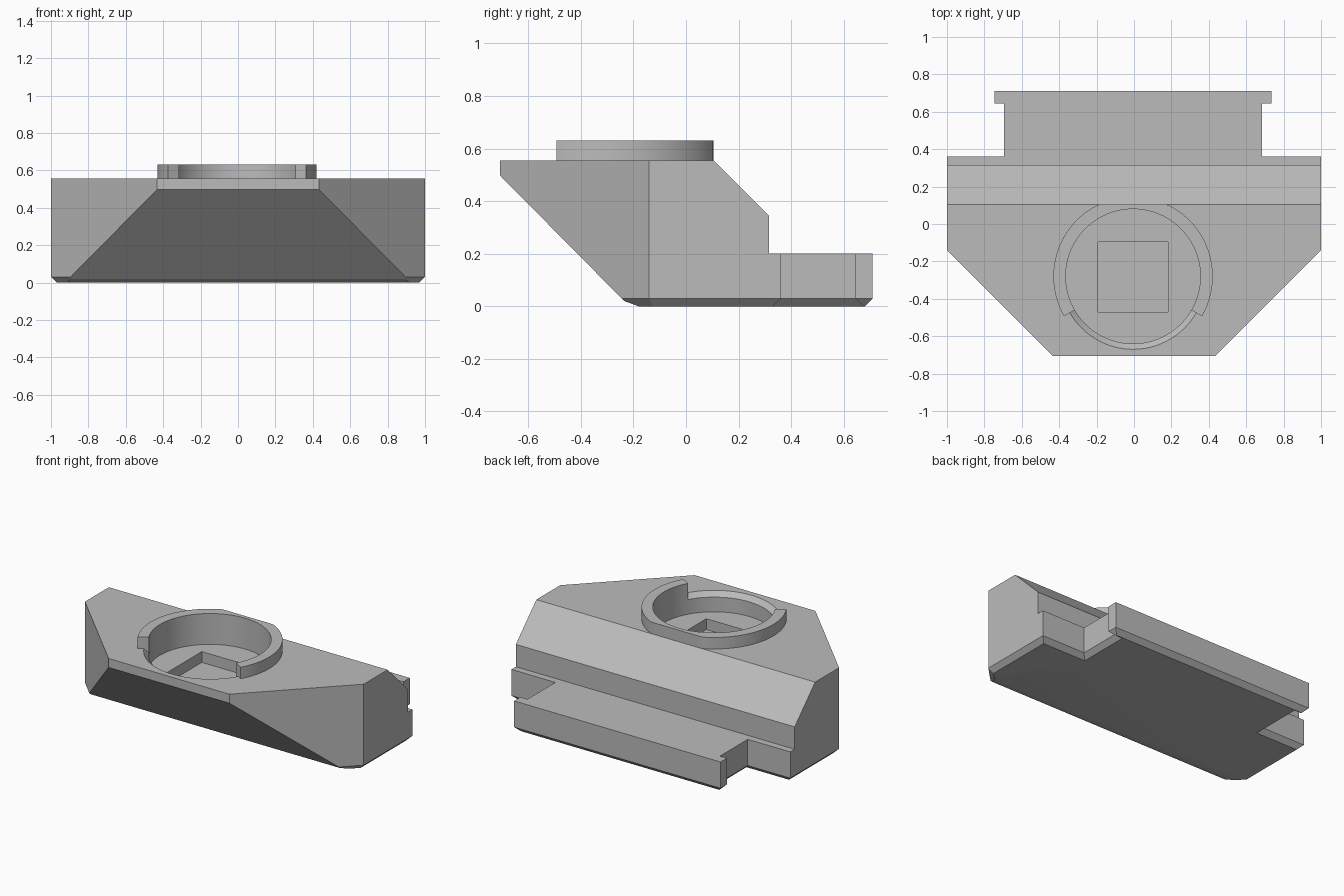
import bpy, bmesh
from math import cos, sin, radians
from mathutils import Vector

cube = bpy.data.objects.get("Cube")
if cube:
    bpy.data.objects.remove(cube)

grey = bpy.data.materials.new("plain_grey")
grey.use_nodes = True
GREY = (0.5, 0.5, 0.5, 1)
grey.diffuse_color = GREY
grey.node_tree.nodes["Principled BSDF"].inputs["Base Color"].default_value = GREY

TOP, RIM = 0.555, 0.63            # deck and collar heights
CX, CY = -0.005, -0.28            # socket centre
BORE = 0.36


def prism(name, points, lo, hi, axis="z", chamfer=0):
    """Extrude an outline along z, or a (y, z) profile along x."""
    bm = bmesh.new()
    place = (lambda a, b: (a, b, lo)) if axis == "z" else (lambda a, b: (lo, a, b))
    face = bm.faces.new([bm.verts.new(place(a, b)) for a, b in points])
    base_edges = list(face.edges)
    ext = bmesh.ops.extrude_face_region(bm, geom=[face], use_keep_orig=True)
    shift = Vector((0, 0, hi - lo)) if axis == "z" else Vector((hi - lo, 0, 0))
    new_verts = [g for g in ext["geom"] if isinstance(g, bmesh.types.BMVert)]
    bmesh.ops.translate(bm, verts=new_verts, vec=shift)
    bmesh.ops.recalc_face_normals(bm, faces=bm.faces)
    if chamfer:
        bmesh.ops.bevel(bm, geom=base_edges, offset=chamfer, segments=1,
                        affect="EDGES", profile=0.5)
    return finish(name, bm)


def finish(name, bm):
    mesh = bpy.data.meshes.new(name)
    bm.to_mesh(mesh)
    bm.free()
    obj = bpy.data.objects.new(name, mesh)
    bpy.context.collection.objects.link(obj)
    mesh.materials.append(grey)
    return obj


def arc(radius, start, end, steps):
    angles = [radians(start + (end - start) * i / steps) for i in range(steps + 1)]
    return [(CX + radius * cos(a), CY + radius * sin(a)) for a in angles]


def sweep(name, profile, start, end, steps):
    """Sweep a closed (radius, z) profile around the socket centre."""
    bm = bmesh.new()
    rails = [[bm.verts.new((x, y, z)) for x, y in arc(r, start, end, steps)]
             for r, z in profile]
    for a, b in zip(rails, rails[1:] + rails[:1]):
        for i in range(steps):
            bm.faces.new((a[i], a[i + 1], b[i + 1], b[i]))
    bm.faces.new([rail[0] for rail in rails])
    bm.faces.new([rail[-1] for rail in rails])
    bmesh.ops.recalc_face_normals(bm, faces=bm.faces)
    return finish(name, bm)


def carve(target, cutter):
    cutter.hide_render = True
    mod = target.modifiers.new("cut", "BOOLEAN")
    mod.operation, mod.solver, mod.object = "DIFFERENCE", "EXACT", cutter
    bpy.context.view_layer.objects.active = target
    bpy.ops.object.modifier_apply(modifier=mod.name)
    bpy.data.objects.remove(cutter)


def smooth(obj):
    bpy.ops.object.select_all(action="DESELECT")
    obj.select_set(True)
    bpy.context.view_layer.objects.active = obj
    bpy.ops.object.shade_smooth_by_angle(angle=radians(25))


# Block: plan outline with a T-shaped rear tongue and chamfered underside
plan = [(-0.433, -0.707), (0.433, -0.707), (1, -0.14), (1, 0.36),
        (0.685, 0.36), (0.685, 0.645), (0.735, 0.645), (0.735, 0.71),
        (-0.745, 0.71), (-0.745, 0.645), (-0.695, 0.645), (-0.695, 0.36),
        (-1, 0.36), (-1, -0.14)]
body = prism("body", plan, 0, TOP, chamfer=0.03)

# Sloping front underside
carve(body, prism("front_cutter", [(-0.85, 0.6415), (-0.235, 0.02), (-0.18, 0),
                                   (-0.15, -0.011), (-0.15, -0.1), (-0.85, -0.1)],
                  -1.2, 1.2, "x"))
# Sloping rear shoulder and step down to the tongue
carve(body, prism("rear_cutter", [(0.055, 0.605), (0.315, 0.345), (0.315, 0.2),
                                  (0.8, 0.2), (0.8, 0.605)], -1.2, 1.2, "x"))
# Round socket, then the square recess in its floor
carve(body, prism("socket_cutter", arc(BORE, 0, 360, 96)[:-1], 0.43, 0.7))
carve(body, prism("recess_cutter", [(-0.193, -0.47), (0.183, -0.47),
                                    (0.183, -0.095), (-0.193, -0.095)], 0.36, 0.5))
# Bevelled lip across the open front of the socket
carve(body, sweep("lip_cutter", [(0.3, 0.605), (0.44, 0.605), (0.335, 0.5), (0.3, 0.5)],
                  210, 330, 32))
smooth(body)

# Raised collar, open at the front and trimmed flush with the shoulder
outer = [(x, min(y, 0.105)) for x, y in arc(0.426, -30, 210, 64)]
collar = prism("collar", outer + arc(BORE, 210, -30, 64), TOP, RIM)
smooth(collar)
